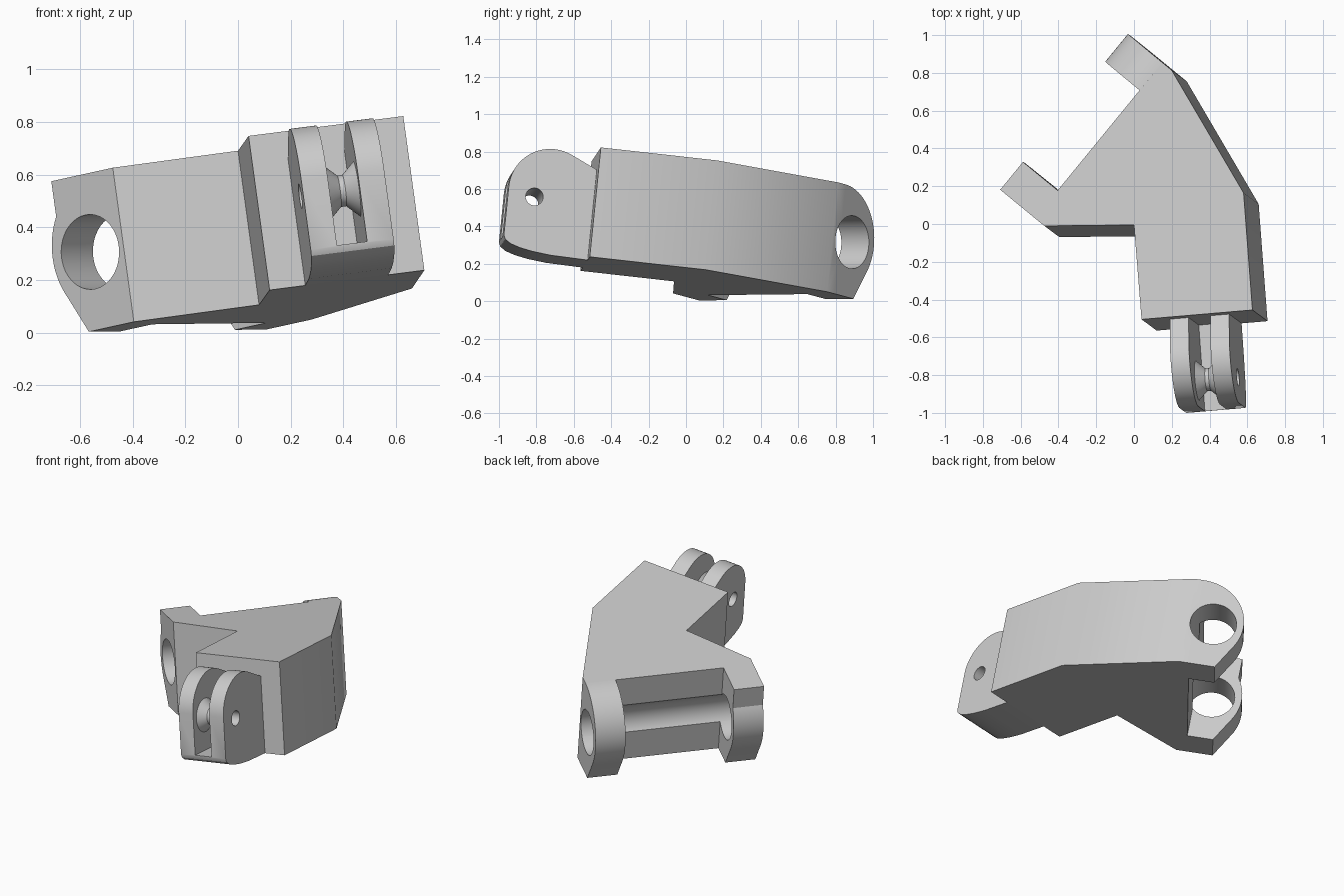
import bpy, bmesh
from math import sin, cos, pi, radians
from mathutils import Vector, Matrix

cube = bpy.data.objects.get("Cube")
if cube:
    bpy.data.objects.remove(cube, do_unlink=True)

grey = bpy.data.materials.new("plain_grey")
grey.use_nodes = True
GREY = (0.6, 0.6, 0.6, 1)
grey.diffuse_color = GREY
grey.node_tree.nodes["Principled BSDF"].inputs["Base Color"].default_value = GREY

H = 0.593                                   # body thickness
UP = Vector((-0.135, 0.10, 0.987)).normalized()


def frame(origin, x, y):
    return Matrix.Translation(origin) @ Matrix((x, y, UP)).transposed().to_4x4()


# Tilted frames: hinge (along hinge, outward, up) and fork (outward, across, up)
corner = Vector((-0.475, -0.01, 0.626))
along = Vector((0.634, 0.773, 0))
along = (along - along.dot(UP) * UP).normalized()
hinge = frame(corner - UP * H, along, UP.cross(along))


def on_top(x, y):
    """Hinge-frame outline point for a plan position on the top face."""
    dx, dy = x - corner.x, y - corner.y
    z = corner.z - (dx * UP.x + dy * UP.y) / UP.z
    return hinge.inverted() @ Vector((x, y, z))


front_left, front_right = on_top(0.04, -0.505), on_top(0.627, -0.455)
across = (hinge.to_3x3() @ (front_right - front_left)).normalized()
fork = frame(hinge @ Vector((front_left.x, front_left.y, 0)), across.cross(UP), across)


def new_object(name, bm, matrix):
    bmesh.ops.recalc_face_normals(bm, faces=bm.faces)
    bm.transform(matrix)
    mesh = bpy.data.meshes.new(name)
    bm.to_mesh(mesh)
    bm.free()
    mesh.materials.append(grey)
    obj = bpy.data.objects.new(name, mesh)
    bpy.context.collection.objects.link(obj)
    return obj


def prism(name, points, direction, matrix):
    bm = bmesh.new()
    face = bm.faces.new([bm.verts.new(p) for p in points])
    out = bmesh.ops.extrude_face_region(bm, geom=[face])["geom"]
    moved = [g for g in out if isinstance(g, bmesh.types.BMVert)]
    bmesh.ops.translate(bm, verts=moved, vec=direction)
    return new_object(name, bm, matrix)


def circle(cx, cy, r, start=0, end=360, steps=48):
    angles = [radians(start + (end - start) * i / steps) for i in range(steps + 1)]
    return [(cx + r * cos(a), cy + r * sin(a)) for a in angles]


def activate(obj):
    bpy.ops.object.select_all(action="DESELECT")
    obj.select_set(True)
    bpy.context.view_layer.objects.active = obj


def cut(obj, cutter):
    cutter.hide_render = True
    mod = obj.modifiers.new("cut", "BOOLEAN")
    mod.operation, mod.solver, mod.object = "DIFFERENCE", "EXACT", cutter
    activate(obj)
    bpy.ops.object.modifier_apply(modifier=mod.name)


# Angled body slab
BACK = 0.065
outline = [(0, 0), on_top(0, -0.005), front_left, front_right, on_top(0.58, 0.165),
           (1.065, 0), (1.065, BACK), (0, BACK)]
body = prism("body", [(p[0], p[1], 0) for p in outline], (0, 0, H), hinge)

# Hinge lugs: one fully rounded, one with a square upper corner
foot = [(BACK, 0), (0.224, 0)]
round_profile = foot + circle(0.06, 0.303, 0.29, -32, 89, 32) + [(BACK, H)]
square_profile = foot + circle(0.06, 0.303, 0.29, -32, 32, 20) + [(0.306, H), (BACK, H)]
lugs = [prism(name, [(s, t, v) for t, v in profile], (0.19, 0, 0), hinge)
        for name, s, profile in (("square_lug", 0, square_profile),
                                 ("round_lug", 0.875, round_profile))]

# Hinge bore, which also leaves a trough in the body
bore = prism("hinge_bore_cutter", [(-0.1, t, v) for t, v in circle(0.165, 0.297, 0.142)[:-1]],
             (1.3, 0, 0), hinge)
trough = prism("trough_cutter", [(0.19, t, v) for t, v in circle(0.165, 0.297, 0.142)[:-1]],
               (0.685, 0, 0), hinge)
for part in [body] + lugs:
    cut(part, bore)

# Fork block with a slot
profile = [(0, 0), (0.2, 0.004), (0.3, 0.014), (0.37, 0.027), (0.42, 0.043), (0.45, 0.063),
           (0.46, 0.085)] + circle(0.235, 0.35, 0.225, 0, 115, 28) + [(0, 0.49)]
prongs = prism("fork_prongs", [(q, 0.137, v) for q, v in profile], (0, 0.318, 0), fork)
SLOT = (0.238, 0.354)
slot = prism("slot_cutter", [(-0.1, SLOT[0], 0.09), (0.6, SLOT[0], 0.09),
                             (0.6, SLOT[1], 0.09), (-0.1, SLOT[1], 0.09)], (0, 0, 0.7), fork)
cut(prongs, slot)

# Waisted spool between the prongs
PIN_Q, PIN_V = 0.318, 0.308
bm = bmesh.new()
middle = sum(SLOT) / 2
waist = [(SLOT[0], 0.105), (middle - 0.01, 0.06), (middle + 0.01, 0.06), (SLOT[1], 0.105)]
rings = [[bm.verts.new((q, p, v)) for q, v in circle(PIN_Q, PIN_V, r)[:-1]] for p, r in waist]
for a, b in zip(rings, rings[1:]):
    for i in range(len(a)):
        j = (i + 1) % len(a)
        bm.faces.new((a[i], a[j], b[j], b[i]))
bm.faces.new(rings[0])
bm.faces.new(rings[-1])
spool = new_object("spool", bm, fork)

pin_bore = prism("pin_bore_cutter", [(q, 0, v) for q, v in circle(PIN_Q, PIN_V, 0.047)[:-1]],
                 (0, 0.6, 0), fork)
for part in (prongs, spool):
    cut(part, pin_bore)

# Remove cutters and smooth the curved parts
for cutter in (bore, trough, slot, pin_bore):
    bpy.data.objects.remove(cutter, do_unlink=True)
for part in [body, prongs, spool] + lugs:
    activate(part)
    bpy.ops.object.shade_smooth_by_angle(angle=radians(30))
